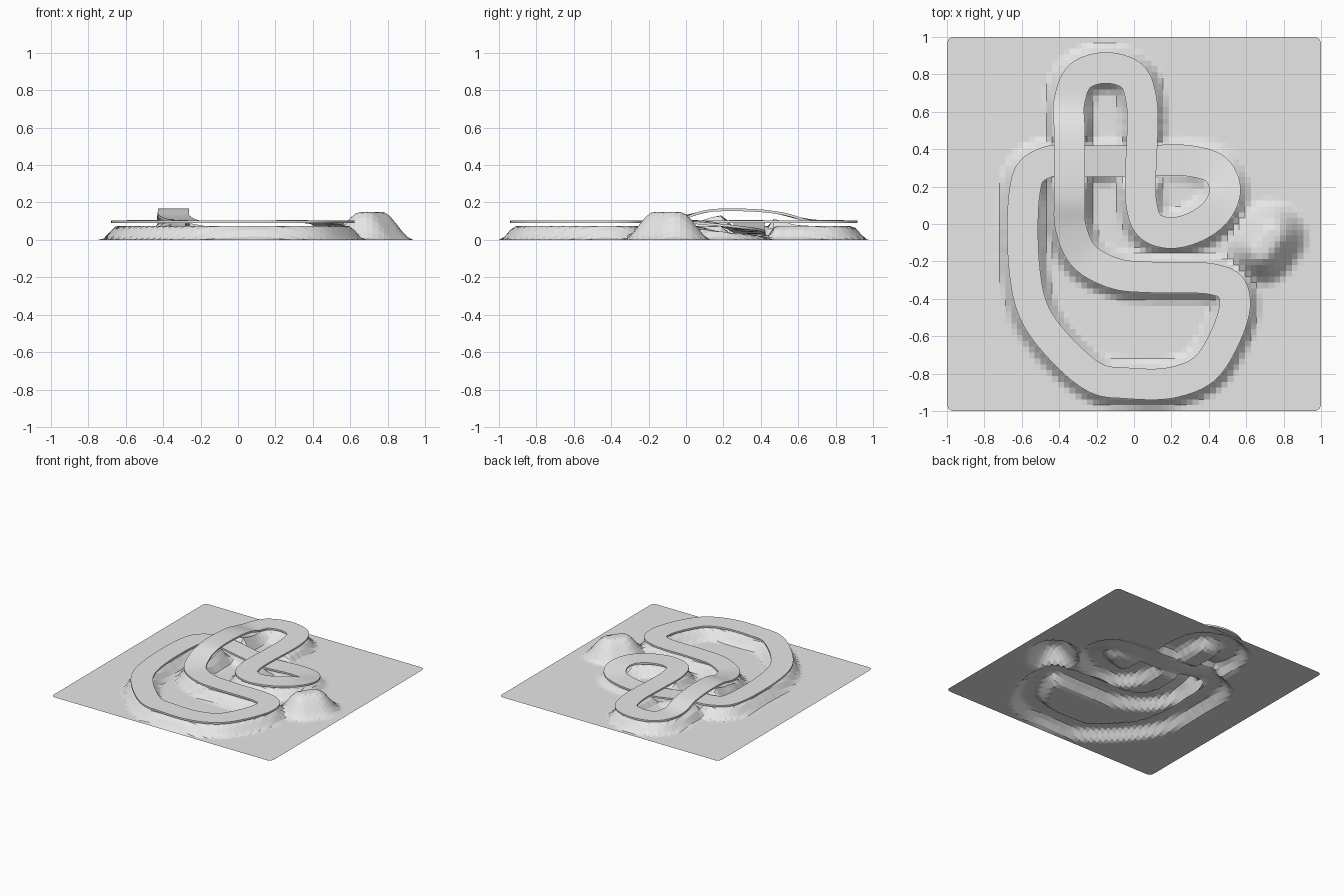
import bpy, bmesh, math
from mathutils import Vector

if "Cube" in bpy.data.objects:
    bpy.data.objects.remove(bpy.data.objects["Cube"], do_unlink=True)

LEVEL = 0.105        # usual height of the road surface
HALF_WIDTH = 0.083
THICKNESS = 0.014
CELLS = 64

grey = bpy.data.materials.new("light_grey")
grey.use_nodes = True
grey.diffuse_color = (0.8, 0.8, 0.8, 1)
grey.node_tree.nodes["Principled BSDF"].inputs["Base Color"].default_value = (0.8, 0.8, 0.8, 1)


def finish(bm, name):
    """Turn a bmesh into a scene object with the shared material."""
    mesh = bpy.data.meshes.new(name)
    bm.to_mesh(mesh)
    bm.free()
    mesh.materials.append(grey)
    obj = bpy.data.objects.new(name, mesh)
    bpy.context.collection.objects.link(obj)
    return obj


def spline(points, steps):
    """Closed centripetal spline through the points, without overshoot."""
    count, result = len(points), []
    for i in range(count):
        a, b, c, d = (points[(i + k) % count] for k in (-1, 0, 1, 2))
        ta = math.sqrt((b - a).length)
        tb = math.sqrt((c - b).length)
        tc = math.sqrt((d - c).length)
        m1 = (c - b) + tb * ((b - a) / ta - (c - a) / (ta + tb))
        m2 = (c - b) + tb * ((d - c) / tc - (d - b) / (tb + tc))
        for s in range(steps):
            t = s / steps
            result.append(b + m1 * t
                          + (3 * (c - b) - 2 * m1 - m2) * t ** 2
                          + (2 * (b - c) + m1 + m2) * t ** 3)
    return result


def falloff(distance, inner, outer):
    """One inside the inner radius, easing to zero at the outer radius."""
    t = min(max((distance - inner) / (outer - inner), 0), 1)
    return 1 - t * t * (3 - 2 * t)


# Centre line of the road: x, y and, on the bridge and in the dip, the height
route = [
    (-.05, -.85), (.19, -.85), (.37, -.78), (.48, -.62), (.54, -.43),
    (.515, -.335), (.42, -.295), (.1, -.285), (-.1, -.265), (-.27, -.17),
    (-.34, -.01, .13), (-.345, .13, .163), (-.345, .36, .165),
    (-.345, .5, .15), (-.345, .66, .11), (-.29, .79), (-.15, .835),
    (-.01, .79), (.04, .66), (.04, .1), (.085, -.01), (.19, -.048),
    (.34, -.01), (.45, .08, .1), (.487, .19, .085), (.44, .29, .067),
    (.3, .337, .053), (.04, .337, .045), (-.15, .337, .07),
    (-.33, .337, .1), (-.45, .335), (-.55, .28), (-.585, .17),
    (-.585, -.25), (-.53, -.48), (-.37, -.69), (-.19, -.83),
]
path = spline([Vector((*p, LEVEL)[:3]) for p in route], 10)


# Road: a thin rectangular section swept along the centre line
bm = bmesh.new()
rings = []
for i, centre in enumerate(path):
    along = path[(i + 1) % len(path)] - path[i - 1]
    side = Vector((-along.y, along.x, 0)).normalized() * HALF_WIDTH
    drop = Vector((0, 0, -THICKNESS))
    rings.append([bm.verts.new(centre + offset)
                  for offset in (side, -side, drop - side, drop + side)])
for i, ring in enumerate(rings):
    following = rings[(i + 1) % len(rings)]
    for k in range(4):
        n = (k + 1) % 4
        bm.faces.new((ring[k], ring[n], following[n], following[k]))
bmesh.ops.recalc_face_normals(bm, faces=bm.faces)
road = finish(bm, "road")
bpy.ops.object.select_all(action="DESELECT")
road.select_set(True)
bpy.context.view_layer.objects.active = road
bpy.ops.object.shade_smooth_by_angle(angle=math.radians(30))


# Ground: an open sheet raised into embankments and one hill
RIDGE_START, RIDGE_END = Vector((.68, -.14)), Vector((.74, -.06))
RIDGE = RIDGE_END - RIDGE_START


def ground_height(x, y):
    point = Vector((x, y))
    t = (point - RIDGE_START).dot(RIDGE) / RIDGE.length_squared
    nearest = RIDGE_START + RIDGE * min(max(t, 0), 1)
    height = 0.15 * falloff((point - nearest).length, 0.03, 0.2)
    ceiling = 1.0
    for p in path:
        distance = math.hypot(p.x - x, p.y - y)
        if distance < 0.25:
            bed = p.z - 0.03
            height = max(height, bed * falloff(distance, 0.05, 0.14))
            # Keep the soil below every stretch of road
            ceiling = min(ceiling, bed + 1.6 * max(distance - 0.1, 0))
    return max(min(height, ceiling), 0)


bm = bmesh.new()
bmesh.ops.create_grid(bm, x_segments=CELLS, y_segments=CELLS, size=1)
for v in bm.verts:
    if abs(v.co.x) > 0.999 and abs(v.co.y) > 0.999:
        v.co *= 0.99          # softened corner
    v.co.z = ground_height(v.co.x, v.co.y)
finish(bm, "ground")
